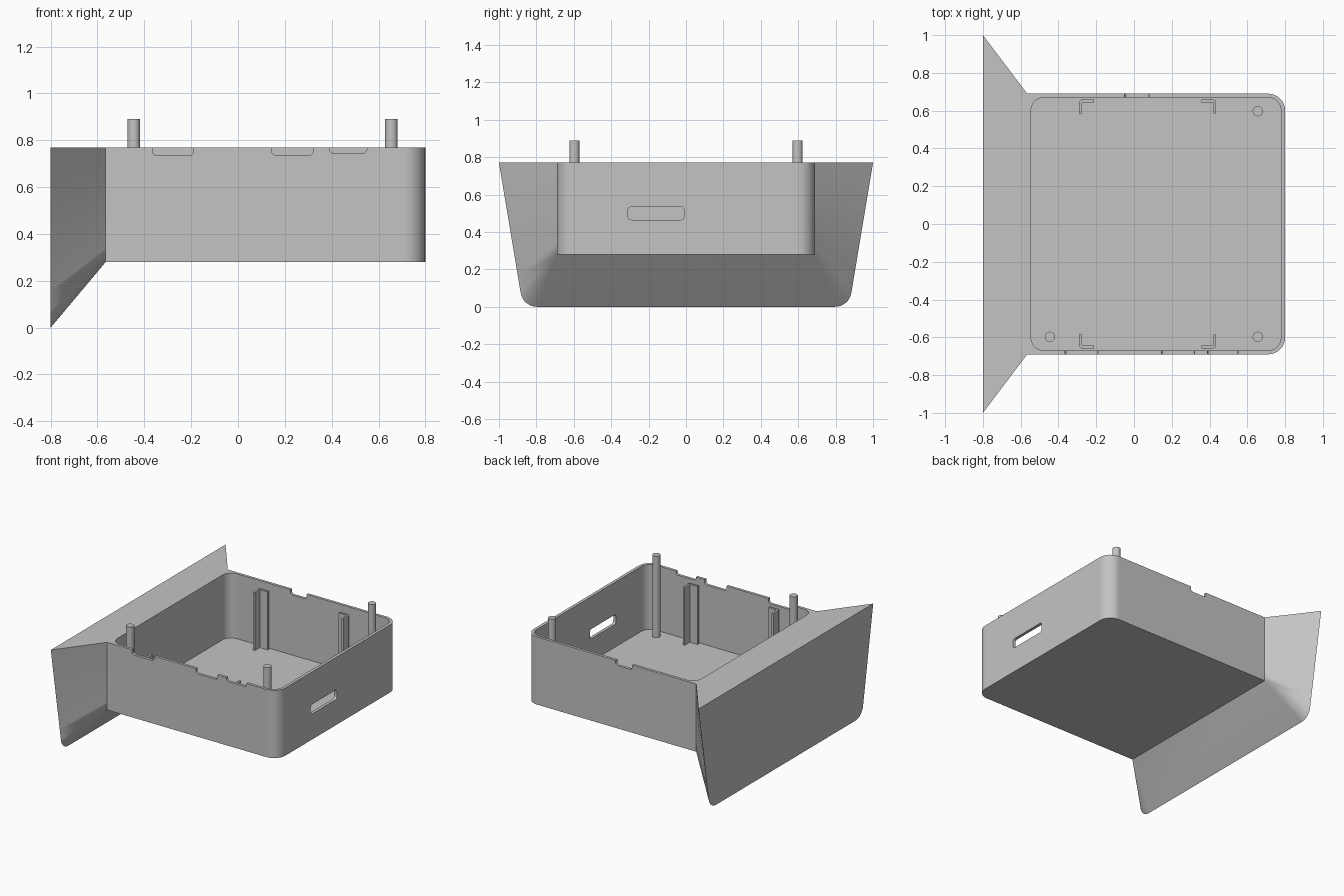
import bpy, bmesh
from math import sin, cos, pi, radians
from mathutils import Vector

cube = bpy.data.objects.get("Cube")
if cube:
    bpy.data.objects.remove(cube, do_unlink=True)

grey = bpy.data.materials.new("light_grey")
grey.use_nodes = True
grey.diffuse_color = (0.55, 0.55, 0.55, 1)
grey.node_tree.nodes["Principled BSDF"].inputs["Base Color"].default_value = (0.55, 0.55, 0.55, 1)

TOP, BASE, FLOOR = 0.77, 0.28, 0.3
JOIN_X, BACK_X, FRONT_X, HALF = -0.565, -0.8, 0.8, 0.69


def finish(name, bm):
    """Turn a bmesh into a grey object."""
    bmesh.ops.recalc_face_normals(bm, faces=bm.faces)
    mesh = bpy.data.meshes.new(name)
    bm.to_mesh(mesh)
    bm.free()
    mesh.materials.append(grey)
    obj = bpy.data.objects.new(name, mesh)
    bpy.context.collection.objects.link(obj)
    return obj


def activate(obj):
    bpy.ops.object.select_all(action='DESELECT')
    obj.select_set(True)
    bpy.context.view_layer.objects.active = obj


def smooth(obj):
    activate(obj)
    bpy.ops.object.shade_smooth_by_angle(angle=radians(30))


def arc(cx, cy, r, start, end, n=8):
    return [(cx + r * cos(start + (end - start) * i / n),
             cy + r * sin(start + (end - start) * i / n)) for i in range(n + 1)]


def rounded_rect(a0, a1, b0, b1, r):
    pts = []
    for i, (a, b) in enumerate([(a1 - r, b1 - r), (a0 + r, b1 - r),
                                (a0 + r, b0 + r), (a1 - r, b0 + r)]):
        pts += arc(a, b, r, i * pi / 2, (i + 1) * pi / 2)
    return pts


def prism(name, pts, h0, h1, axis='Z'):
    """Extrude a 2D outline along an axis."""
    place = {'X': lambda a, b, h: (h, a, b),
             'Y': lambda a, b, h: (a, h, b),
             'Z': lambda a, b, h: (a, b, h)}[axis]
    bm = bmesh.new()
    low = [bm.verts.new(place(a, b, h0)) for a, b in pts]
    high = [bm.verts.new(place(a, b, h1)) for a, b in pts]
    bm.faces.new(low)
    bm.faces.new(high)
    for i in range(len(pts)):
        j = (i + 1) % len(pts)
        bm.faces.new((low[i], low[j], high[j], high[i]))
    return finish(name, bm)


def cut(target, cutter):
    activate(target)
    mod = target.modifiers.new("cut", 'BOOLEAN')
    mod.operation = 'DIFFERENCE'
    mod.solver = 'EXACT'
    mod.object = cutter
    bpy.ops.object.modifier_apply(modifier=mod.name)
    bpy.data.objects.remove(cutter, do_unlink=True)


# Housing: box body whose square end flares out into a wide mounting face
bm = bmesh.new()
cache = {}


def vert(p):
    key = tuple(round(c, 5) for c in p)
    if key not in cache:
        cache[key] = bm.verts.new(key)
    return cache[key]


def face(pts):
    bm.faces.new([vert(p) for p in pts])


# body outline, rounded only at the far end
R = 0.09
outline = ([(JOIN_X, -HALF)] + arc(FRONT_X - R, -HALF + R, R, -pi / 2, 0)
           + arc(FRONT_X - R, HALF - R, R, 0, pi / 2) + [(JOIN_X, HALF)])
face([(x, y, BASE) for x, y in outline])
face([(x, y, TOP) for x, y in outline])
STEPS = 8
column = [TOP + (BASE - TOP) * i / STEPS for i in range(STEPS + 1)]
for (x0, y0), (x1, y1) in zip(outline[1:-2], outline[2:-1]):
    face([(x0, y0, BASE), (x1, y1, BASE), (x1, y1, TOP), (x0, y0, TOP)])
for s in (-1, 1):
    face([(JOIN_X, s * HALF, z) for z in column]
         + [(FRONT_X - R, s * HALF, BASE), (FRONT_X - R, s * HALF, TOP)])

# flared sides and rounded lower corners of the mounting face
slant = radians(9.5)
corner = arc(0.795, 0.088, 0.088, -slant, -pi / 2)
corner = arc(0.797, 0.088, 0.088, -slant, -pi / 2)
rim = {}
for s in (-1, 1):
    top_pt, low_pt = Vector((BACK_X, s, TOP)), Vector((BACK_X, s * corner[0][0], corner[0][1]))
    side = [tuple(top_pt.lerp(low_pt, i / STEPS)) for i in range(STEPS + 1)]
    inner = [(JOIN_X, s * HALF, z) for z in column]
    for i in range(STEPS):
        face([side[i], side[i + 1], inner[i + 1], inner[i]])
    bend = [(BACK_X, s * y, z) for y, z in corner]
    for p, q in zip(bend, bend[1:]):
        face([p, q, inner[-1]])
    rim[s] = side + bend[1:]
face(rim[-1] + rim[1][::-1])
face([rim[-1][-1], rim[1][-1], (JOIN_X, HALF, BASE), (JOIN_X, -HALF, BASE)])
face([rim[-1][0], rim[1][0], (JOIN_X, HALF, TOP), (JOIN_X, -HALF, TOP)])
housing = finish("housing", bm)

# Cavity, cable notches in the rim and slot in the end wall
cut(housing, prism("cavity", rounded_rect(-0.545, 0.778, -0.67, 0.67, 0.07), FLOOR, 1))
for x0, x1, z, s in [(-0.365, -0.19, 0.735, -1), (0.145, 0.32, 0.735, -1),
                     (0.39, 0.55, 0.745, -1), (-0.05, 0.08, 0.735, 1)]:
    cut(housing, prism("notch", rounded_rect(x0, x1, z, 0.9, 0.018),
                       s * 0.64, s * 0.74, 'Y'))
cut(housing, prism("slot", rounded_rect(-0.31, -0.01, 0.465, 0.535, 0.02), 0.74, 0.85, 'X'))
smooth(housing)
weighted = housing.modifiers.new("flat_walls", 'WEIGHTED_NORMAL')
weighted.keep_sharp = True

# Corner pins standing on the floor
for name, x, y in [("pin_front_left", 0.655, -0.597), ("pin_back_left", 0.655, 0.597),
                   ("pin_front_right", -0.445, -0.597)]:
    smooth(prism(name, arc(x, y, 0.027, 0, 2 * pi, 24)[:-1], FLOOR - 0.005, 0.89))

# L-shaped board guides beside the long walls
L, T, C = 0.078, 0.015, 0.014
guide = [(L, 0), (L, T), (T, T), (T, L - 0.005), (0, L - 0.005)] + arc(C, C, C, pi, 1.5 * pi, 4)
for sx, x, side_name in [(1, -0.29, "right"), (-1, 0.435, "left")]:
    for sy, end_name in [(1, "front"), (-1, "back")]:
        pts = [(x + sx * a, sy * (b - 0.658)) for a, b in guide]
        smooth(prism("guide_" + end_name + "_" + side_name, pts, FLOOR - 0.005, 0.72))
